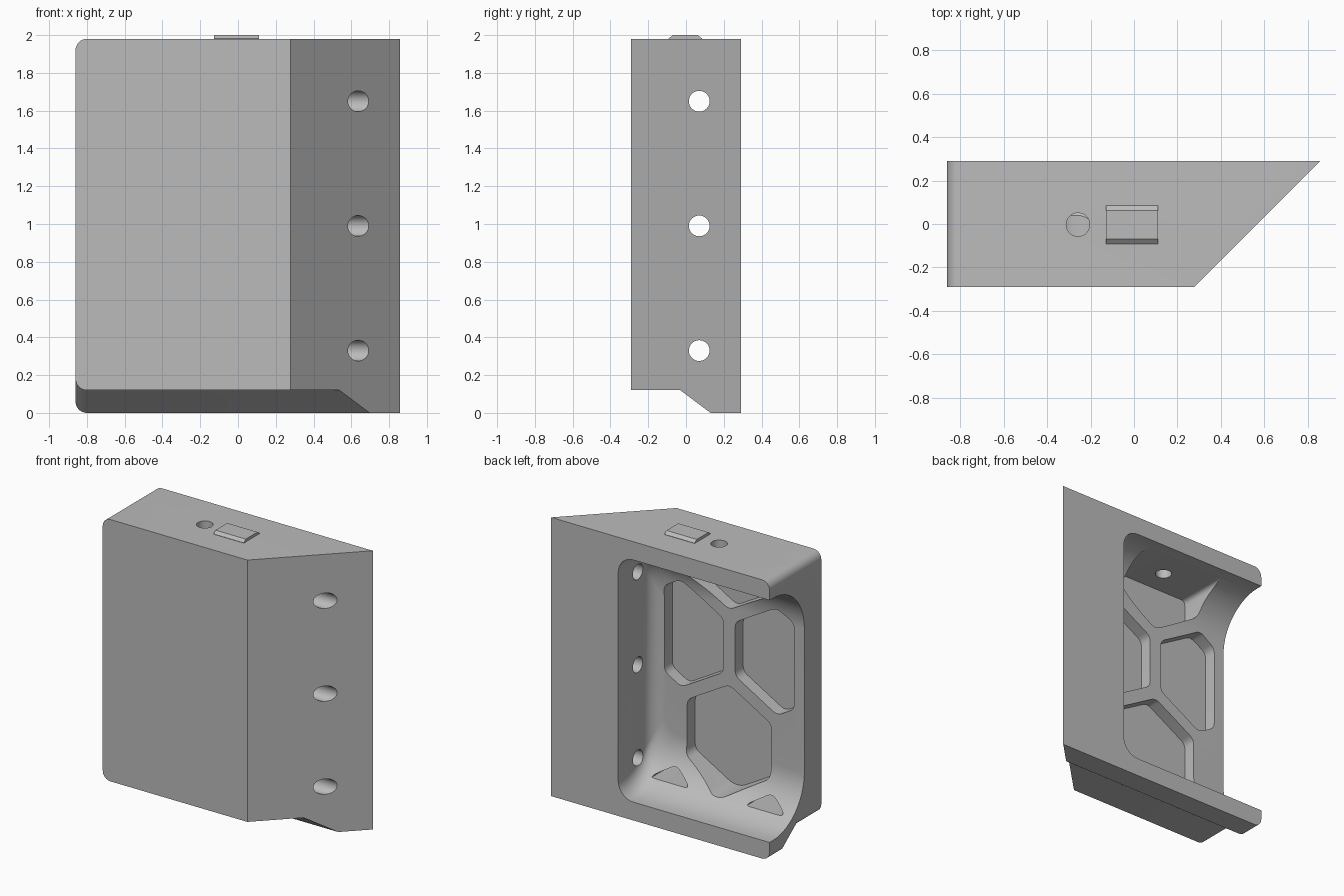
import bpy, bmesh, math

if "Cube" in bpy.data.objects:
    bpy.data.objects.remove(bpy.data.objects["Cube"])

grey = bpy.data.materials.new("plain_grey")
grey.diffuse_color = (0.5, 0.5, 0.5, 1)
grey.use_nodes = True
grey.node_tree.nodes["Principled BSDF"].inputs["Base Color"].default_value = grey.diffuse_color


def loft(name, rings):
    """Closed solid through rings that all have the same number of points."""
    bm = bmesh.new()
    vs = [[bm.verts.new(p) for p in r] for r in rings]
    n = len(vs[0])
    for a, b in zip(vs, vs[1:]):
        for i in range(n):
            j = (i + 1) % n
            bm.faces.new((a[i], a[j], b[j], b[i]))
    bm.faces.new(vs[0])
    bm.faces.new(vs[-1][::-1])
    bmesh.ops.recalc_face_normals(bm, faces=bm.faces)
    me = bpy.data.meshes.new(name)
    bm.to_mesh(me)
    bm.free()
    me.materials.append(grey)
    ob = bpy.data.objects.new(name, me)
    bpy.context.collection.objects.link(ob)
    return ob


def arc(cx, cz, r, a0, a1, n=8):
    out = []
    for i in range(n + 1):
        a = math.radians(a0 + (a1 - a0) * i / n)
        out.append((cx + r * math.cos(a), cz + r * math.sin(a)))
    return out


def at_y(pts, y):
    return [(x, y, z) for x, z in pts]


def cut(target, cutter):
    m = target.modifiers.new("cut", 'BOOLEAN')
    m.operation, m.solver, m.object = 'DIFFERENCE', 'EXACT', cutter
    bpy.context.view_layer.objects.active = target
    bpy.ops.object.modifier_apply(modifier=m.name)
    bpy.data.objects.remove(cutter, do_unlink=True)


def clip(poly, axis, limit, sign):
    """Keep the part of a convex polygon where sign * coordinate <= sign * limit."""
    out = []
    for p, q in zip(poly, poly[1:] + poly[:1]):
        dp, dq = sign * (p[axis] - limit), sign * (q[axis] - limit)
        if dp <= 0:
            out.append(p)
        if dp * dq < 0:
            t = dp / (dp - dq)
            out.append((p[0] + (q[0] - p[0]) * t, p[1] + (q[1] - p[1]) * t))
    return out


def soften(poly, d=0.04, n=5):
    """Round polygon corners with small quadratic curves."""
    out = []
    for i, p in enumerate(poly):
        ends = []
        for q in (poly[i - 1], poly[(i + 1) % len(poly)]):
            l = math.dist(p, q)
            k = min(d, l * 0.4) / l
            ends.append((p[0] + (q[0] - p[0]) * k, p[1] + (q[1] - p[1]) * k))
        a, b = ends
        for s in range(n + 1):
            t = s / n
            out.append(tuple((1 - t) ** 2 * a[c] + 2 * t * (1 - t) * p[c] + t * t * b[c]
                             for c in (0, 1)))
    return out


# Outer body: slanted right face, stepped underside, rounded left corners
rings = []
for y, zb in ((-0.29, 0.12), (-0.03, 0.12), (0.13, 0.0), (0.29, 0.0)):
    xr = 0.567 + y
    pts = [(xr, zb), (xr, 1.98)]
    pts += arc(-0.80, 1.92, 0.06, 90, 180) + arc(-0.80, zb + 0.06, 0.06, 180, 270)
    rings.append(at_y(pts, y))
body = loft("bracket_body", rings)

# Main pocket, open at back and left, blended into the front wall
R, r, yc = 0.35, 0.10, 0.25
ys = [yc - R * math.sin(math.radians(90 - 90 * i / 20)) for i in range(21)] + [0.4]
rings = []
for y in ys:
    off = R - math.sqrt(max(0, R * R - max(0, yc - y) ** 2))
    offx = r - math.sqrt(max(0, r * r - max(0, -y) ** 2))
    xr, zb, zt, c = 0.33 - offx, 0.13 + off, 1.85 - off, 0.12
    pts = [(-1.0, zt), (-1.0, zb)]
    pts += arc(xr - c, zb + c, c, -90, 0) + arc(xr - c, zt - c, c, 0, 90)
    rings.append(at_y(pts, y))
cut(body, loft("pocket_cutter", rings))

# Honeycomb recesses in the inside of the front wall
for cx, cz in ((-0.27, 0.56), (0.107, 1.21), (-0.647, 1.21),
               (-0.27, 1.86), (0.107, -0.09), (-0.647, -0.09)):
    hexa = [(cx + 0.382 * math.sin(k * math.pi / 3),
             cz + 0.382 * math.cos(k * math.pi / 3)) for k in range(6)]
    for axis, limit, sign in ((0, 0.24, 1), (0, -0.78, -1), (1, 1.849, 1), (1, 0.2, -1)):
        hexa = clip(hexa, axis, limit, sign)
    pts = soften(hexa)
    cut(body, loft("cell_cutter", [at_y(pts, -0.19), at_y(pts, 0.22)]))

# Three screw holes through the slanted wall
for z in (0.33, 0.99, 1.65):
    c = arc(0.07, z, 0.055, 0, 348.75, 31)
    cut(body, loft("hole_cutter", [[(x, y, zz) for y, zz in c] for x in (0.1, 1.0)]))

# Round hole through the top wall
c = arc(-0.258, -0.003, 0.054, 0, 348.75, 31)
cut(body, loft("hole_cutter", [[(x, y, z) for x, y in c] for z in (1.72, 2.1)]))

# Raised locating tab on top, bevelled front and back
tab = loft("locating_tab", [
    [(x, y, z) for y, z in ((-0.092, 1.975), (-0.092, 1.982), (-0.07, 2.0),
                            (0.062, 2.0), (0.086, 1.982), (0.086, 1.975))]
    for x in (-0.128, 0.11)])

# Smooth curved blends, crisp edges
bpy.ops.object.select_all(action='DESELECT')
body.select_set(True)
bpy.context.view_layer.objects.active = body
bpy.ops.object.shade_smooth_by_angle(angle=math.radians(25))
